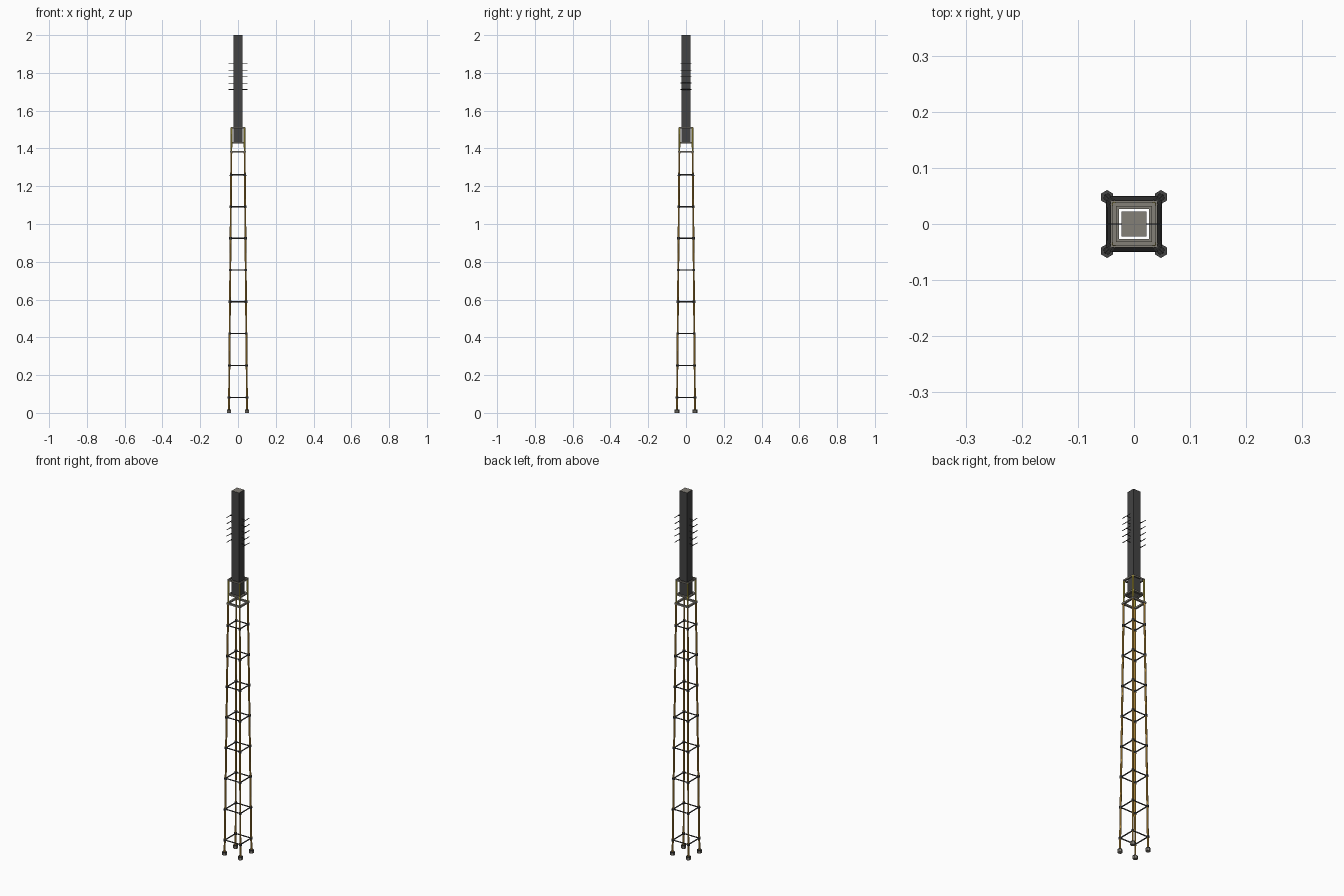
import bpy, math
from mathutils import Vector

if "Cube" in bpy.data.objects:
    bpy.data.objects.remove(bpy.data.objects["Cube"])


def mat(name, c):
    m = bpy.data.materials.new(name)
    m.diffuse_color = (*c, 1)
    m.use_nodes = True
    m.node_tree.nodes["Principled BSDF"].inputs["Base Color"].default_value = m.diffuse_color
    return m


LIGHT = mat("light grey steel", (0.23, 0.215, 0.185))
CHARCOAL = mat("charcoal panel", (0.056, 0.056, 0.056))
DARK = mat("dark steel", (0.056, 0.056, 0.056))
OCHRE = mat("ochre paint", (0.62, 0.35, 0.06))
OLIVE = mat("yellow olive paint", (0.62, 0.50, 0.07))


def finish(name, m):
    ob = bpy.context.object
    ob.name = name
    ob.data.materials.append(m)
    return ob


def box(name, lo, hi, m):
    lo, hi = Vector(lo), Vector(hi)
    bpy.ops.mesh.primitive_cube_add(size=1, location=(lo + hi) / 2)
    ob = finish(name, m)
    ob.scale = hi - lo
    return ob


def rod(name, a, b, r, m, sides=6):
    a, b = Vector(a), Vector(b)
    d = b - a
    bpy.ops.mesh.primitive_cylinder_add(vertices=sides, radius=r, depth=d.length,
                                        location=(a + b) / 2,
                                        rotation=d.to_track_quat('Z', 'Y').to_euler())
    return finish(name, m)


def spread(z):
    """Half distance between the legs at a height."""
    return 0.048 - 0.014 * z / 1.51


CORNERS = [(-1, -1), (1, -1), (1, 1), (-1, 1)]


def leg_point(c, z):
    return (c[0] * spread(z), c[1] * spread(z), z)


# Tapering legs in two colours, with feet
for c in CORNERS:
    rod("lower_leg", leg_point(c, 0.01), leg_point(c, 1.385), 0.005, OCHRE)
    rod("upper_leg", leg_point(c, 1.385), leg_point(c, 1.51), 0.0047, OLIVE)
    x, y, _ = leg_point(c, 0)
    rod("foot_pad", (x, y, 0), (x, y, 0.013), 0.0125, LIGHT)
    rod("foot", (x, y, 0.013), (x, y, 0.018), 0.0125, DARK)

# Cross rungs between the legs with joint collars
for z in (0.081, 0.251, 0.42, 0.588, 0.756, 0.924, 1.092, 1.26):
    for i, c in enumerate(CORNERS):
        rod("rung", leg_point(c, z), leg_point(CORNERS[(i + 1) % 4], z), 0.0034, DARK)
        rod("joint_collar", leg_point(c, z - 0.006), leg_point(c, z + 0.006), 0.0076, DARK)


def frame(name, z, outer, w, h, m):
    """Square frame made of four bars."""
    for s in (-1, 1):
        a, b = sorted((s * outer, s * (outer - w)))
        box(name, (-outer, a, z - h / 2), (outer, b, z + h / 2), m)
        box(name, (a, -outer + w, z - h / 2), (b, outer - w, z + h / 2), m)


# Square frames holding the mast
frame("lower_frame", 1.382, 0.042, 0.010, 0.009, LIGHT)
frame("mast_frame", 1.43, 0.036, 0.009, 0.008, LIGHT)
frame("top_frame", 1.51, 0.038, 0.007, 0.008, LIGHT)

# Mast with a light top and bottom
mast = box("mast", (-0.0225, -0.0225, 1.426), (0.0225, 0.0225, 2.0), CHARCOAL)
mast.data.materials.append(LIGHT)
for p in mast.data.polygons:
    p.material_index = 1 if abs(p.normal.z) > 0.5 else 0

# T-shaped side aerials
for i in range(5):
    z = 1.848 - 0.034 * i
    for s in (-1, 1):
        rod("aerial_arm", (s * 0.02, 0, z), (s * 0.049, 0, z), 0.0014, DARK)
        rod("aerial_bar", (s * 0.048, -0.029, z), (s * 0.048, 0.029, z), 0.0019, DARK)
